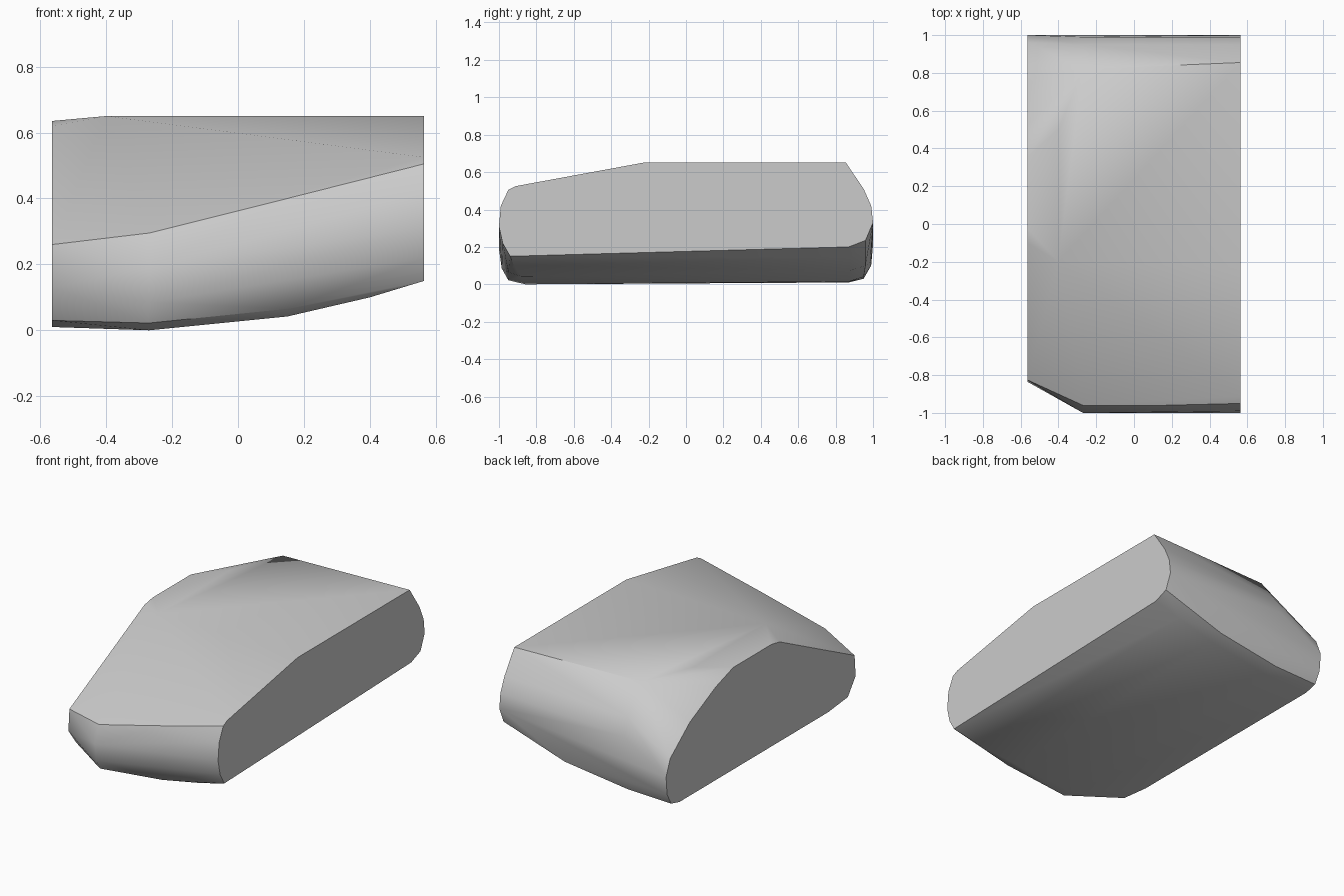
import bpy
import bmesh

cube = bpy.data.objects.get("Cube")
if cube:
    bpy.data.objects.remove(cube, do_unlink=True)

# One plain grey for the whole body
grey = bpy.data.materials.new("plain_grey")
grey.use_nodes = True
colour = (0.6, 0.6, 0.6, 1.0)
grey.diffuse_color = colour
grey.node_tree.nodes["Principled BSDF"].inputs["Base Color"].default_value = colour

# Cross-sections (y, z) at stations along x, running from the front underside
# over the top to the back underside
sections = {
    -0.565: [(-.57, .01), (-.76, .03), (-.835, .13), (-.825, .26), (-.10, .62),
             (-.02, .635), (.35, .635), (.52, .58), (.77, .46), (.96, .31),
             (1, .21), (.99, .1), (.95, .03), (.87, .01)],
    -0.40: [(-.2, .65), (.5, .65)],
    -0.27: [(-.86, 0), (-.95, .022), (-.985, .085), (-1, .19), (-.96, .295),
            (.82, .65), (.95, .48), (.99, .38), (1, .26), (.985, .12),
            (.95, .04), (.87, .015)],
    0.15: [(-.88, .042), (-.95, .065), (-1, .25), (-.96, .40),
           (.96, .1), (.88, .075)],
    0.40: [(-.92, .1), (.88, .143)],
    0.565: [(-.94, .15), (-.98, .22), (-1, .31), (-.99, .42), (-.95, .505),
            (-.91, .525), (-.23, .65), (.855, .65), (.95, .51), (.99, .42),
            (1, .33), (.96, .235), (.87, .2)],
}

# Tapered body: the convex skin stretched around the sections
bm = bmesh.new()
for x, profile in sections.items():
    for y, z in profile:
        bm.verts.new((x, y, z))
hull = bmesh.ops.convex_hull(bm, input=bm.verts)
bmesh.ops.delete(bm, geom=[v for v in hull["geom_interior"]
                           if isinstance(v, bmesh.types.BMVert)], context="VERTS")
# Merge the flat ends and top into clean faces
bmesh.ops.dissolve_limit(bm, angle_limit=0.01, verts=bm.verts, edges=bm.edges)
bmesh.ops.recalc_face_normals(bm, faces=bm.faces)

mesh = bpy.data.meshes.new("tapered_body")
bm.to_mesh(mesh)
bm.free()
mesh.materials.append(grey)
body = bpy.data.objects.new("tapered_body", mesh)
bpy.context.collection.objects.link(body)

# Soft rounded sides, crisp rims
bpy.ops.object.select_all(action="DESELECT")
body.select_set(True)
bpy.context.view_layer.objects.active = body
bpy.ops.object.shade_smooth_by_angle(angle=0.52)
